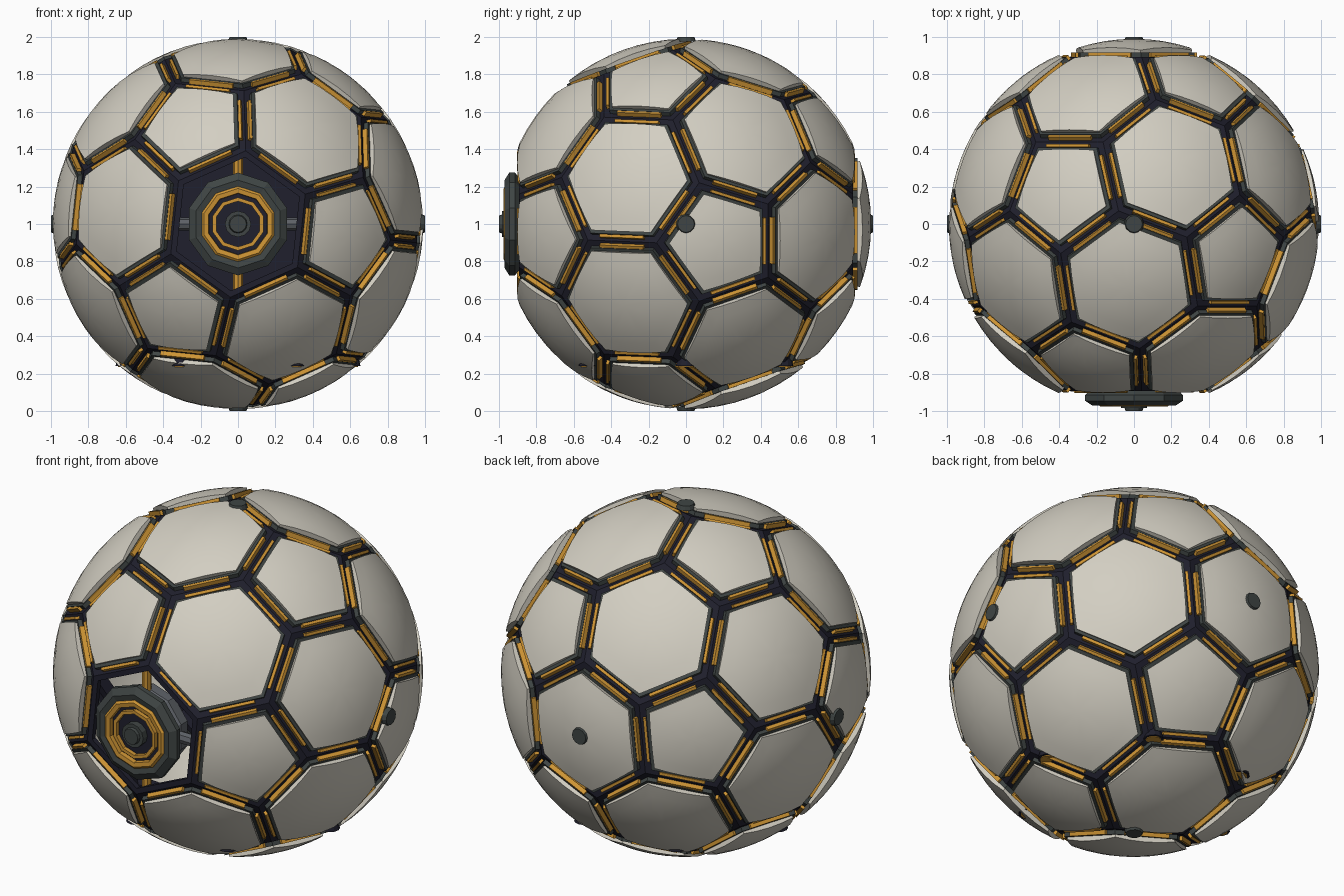
import bpy, bmesh, math
from mathutils import Vector, Matrix

if "Cube" in bpy.data.objects:
    bpy.data.objects.remove(bpy.data.objects["Cube"])

UP = Vector((0, 0, 1))
RC = 0.975          # radius of the frame corners
DOME = 0.99         # radius of the panel surface


def mat(name, rgb):
    m = bpy.data.materials.new(name)
    m.diffuse_color = (*rgb, 1)
    m.use_nodes = True
    m.node_tree.nodes["Principled BSDF"].inputs["Base Color"].default_value = m.diffuse_color
    return m


CREAM = mat("cream", (0.65, 0.62, 0.54))
GREY = mat("dark_grey", (0.05, 0.06, 0.058))
NAVY = mat("navy", (0.014, 0.014, 0.026))
AMBER = mat("amber", (0.62, 0.30, 0.035))
STEEL = mat("steel", (0.11, 0.12, 0.135))


def finish(name, bm, material, smooth=False):
    bmesh.ops.translate(bm, verts=bm.verts, vec=UP)
    me = bpy.data.meshes.new(name)
    bm.to_mesh(me)
    bm.free()
    me.materials.append(material)
    ob = bpy.data.objects.new(name, me)
    bpy.context.collection.objects.link(ob)
    if smooth:
        bpy.context.view_layer.objects.active = ob
        ob.select_set(True)
        bpy.ops.object.shade_smooth_by_angle(angle=math.radians(35))
        ob.select_set(False)
    return ob


def quads(bm, a, b):
    """Join two closed loops of verts."""
    for i in range(len(a)):
        j = (i + 1) % len(a)
        bm.faces.new((a[i], a[j], b[j], b[i]))


def loop(bm, f, inset, height):
    c, n, pts, apo = f
    s = (apo - inset) / apo
    return [bm.verts.new(c + (p - c) * s + n * height) for p in pts]


def ring(bm, f, d0, d1, h0, h1):
    """Flat ring of rectangular section, d = inset from the seam."""
    a, b = loop(bm, f, d0, h0), loop(bm, f, d0, h1)
    c, d = loop(bm, f, d1, h1), loop(bm, f, d1, h0)
    for p, q in ((a, b), (b, c), (c, d), (d, a)):
        quads(bm, p, q)


def dome(bm, f, inset):
    """Curved panel with a short skirt."""
    c, n, pts, apo = f
    s = (apo - inset) / apo
    rim = []
    for i, p in enumerate(pts):
        q = pts[(i + 1) % len(pts)]
        rim += [c + (p.lerp(q, k / 4) - c) * s for k in range(4)]
    prev = [bm.verts.new(p) for p in rim]
    for t in (1, 0.75, 0.5, 0.25):
        cur = [bm.verts.new(c.lerp(p, t).normalized() * DOME) for p in rim]
        quads(bm, prev, cur)
        prev = cur
    tip = bm.verts.new(n * DOME)
    for i in range(len(prev)):
        bm.faces.new((prev[i], prev[(i + 1) % len(prev)], tip))


def box(bm, centre, x, y, z, size):
    m = Matrix((x, y, z)).transposed().to_4x4()
    m.translation = centre
    bmesh.ops.create_cube(bm, size=1, matrix=m @ Matrix.Diagonal((*size, 1)))


def rod(bm, p, q, r0, r1=None, seg=12):
    """Cylinder or cone from p to q."""
    p, q = Vector(p), Vector(q)
    m = Matrix.Translation((p + q) / 2) @ (q - p).to_track_quat('Z', 'Y').to_matrix().to_4x4()
    bmesh.ops.create_cone(bm, cap_ends=True, segments=seg, radius1=r0,
                          radius2=r0 if r1 is None else r1, depth=(q - p).length, matrix=m)


def lathe_y(name, profile, material, seg=10):
    """Closed (radius, y) profile turned about the front axis."""
    bm = bmesh.new()
    cols = []
    for i in range(seg):
        a = 2 * math.pi * (i + 0.5) / seg
        cols.append([bm.verts.new((r * math.cos(a), y, r * math.sin(a))) for r, y in profile])
    for i in range(seg):
        quads(bm, cols[i], cols[(i + 1) % seg])
    bmesh.ops.recalc_face_normals(bm, faces=bm.faces)
    return finish(name, bm, material)


# Truncated icosahedron with one hexagon facing the front
def direction(theta, phi):
    t, p = math.radians(theta), math.radians(phi)
    return Vector((math.sin(t) * math.cos(p), -math.cos(t), math.sin(t) * math.sin(p)))


ico = [direction(37.377, a) for a in (-6, 114, 234)] + [direction(79.188, a) for a in (54, 174, 294)]
ico += [-v for v in ico]
near = [[j for j in range(12) if j != i and ico[i].dot(ico[j]) > 0.4] for i in range(12)]


def corner(a, b):
    return (ico[a] * 2 + ico[b]).normalized() * RC


def make_face(pts):
    c = sum(pts, Vector()) / len(pts)
    n = c.normalized()
    u = (pts[0] - c).normalized()
    v = n.cross(u)
    pts = sorted(pts, key=lambda p: math.atan2((p - c).dot(v), (p - c).dot(u)))
    return c, n, pts, ((pts[0] + pts[1]) / 2 - c).length


faces = [make_face([corner(a, b) for b in near[a]]) for a in range(12)]
for a in range(12):
    for b in near[a]:
        for c in near[a]:
            if a < b < c and c in near[b]:
                faces.append(make_face([corner(p, q) for p in (a, b, c) for q in (a, b, c) if p != q]))

# Shell: seam frame, rims, domed panels and light strips
frame, rims, panels, strips = (bmesh.new() for _ in range(4))
for f in faces:
    c, n, pts, apo = f
    opening = n.y < -0.99
    ring(frame, f, 0.0, 0.03 if opening else 0.07, -0.03, 0.0)
    if opening:
        continue
    ring(rims, f, 0.033, 0.064, -0.01, 0.024)
    dome(panels, f, 0.058)
    for i, p in enumerate(pts):
        q = pts[(i + 1) % len(pts)]
        mid = (p + q) / 2
        inward = (c - mid).normalized()
        along = (q - p).normalized()
        box(strips, mid + inward * 0.022 + n * 0.01, along, n.cross(along), n, (0.25, 0.016, 0.03))
for bm in (frame, rims, panels, strips):
    bmesh.ops.recalc_face_normals(bm, faces=bm.faces)
finish("seam_frame", frame, NAVY)
finish("panel_rims", rims, GREY)
finish("shell_panels", panels, CREAM, True)
finish("light_strips", strips, AMBER)

# Dark wall inside the back
bm = bmesh.new()
rod(bm, (0, 0.84, 0), (0, 0.855, 0), 0.42, seg=6)
finish("inner_back_wall", bm, NAVY)

# Front hub: stepped decagonal rings
lathe_y("hub_outer_ring", [(0.275, -0.945), (0.275, -0.915), (0.24, -0.885), (0.2, -0.885),
                           (0.19, -0.96), (0.235, -0.97)], GREY)
lathe_y("hub_amber_ring", [(0.202, -0.90), (0.202, -0.965), (0.19, -0.975),
                           (0.165, -0.972), (0.16, -0.90)], AMBER)
lathe_y("hub_inner_ring", [(0.142, -0.92), (0.142, -0.97), (0.122, -0.97), (0.122, -0.92)], AMBER)
lathe_y("hub_housing", [(0.2, -0.89), (0.235, -0.85), (0.235, -0.79), (0.19, -0.76), (0.16, -0.89)], STEEL)
bm = bmesh.new()
rod(bm, (0, -0.80, 0), (0, -0.945, 0), 0.17, seg=10)
finish("hub_core", bm, NAVY)
bm = bmesh.new()
rod(bm, (0, -0.94, 0), (0, -0.985, 0), 0.07, seg=12)
finish("hub_cap", bm, GREY)

# Hub struts
bm_a, bm_s = bmesh.new(), bmesh.new()
for s in (-1, 1):
    rod(bm_a, (0, -0.85, s * 0.2), (0, -0.85, s * 0.37), 0.026, seg=8)
    rod(bm_s, (s * 0.2, -0.85, 0), (s * 0.34, -0.85, 0), 0.034, seg=8)
finish("hub_vertical_struts", bm_a, AMBER)
finish("hub_side_struts", bm_s, STEEL)

# Sensor discs on the six axes
bm = bmesh.new()
for axis in range(3):
    for s in (-1, 1):
        d = Vector((0, 0, 0))
        d[axis] = s
        rod(bm, d * 0.975, d, 0.053, 0.045)
finish("sensor_discs", bm, GREY)

# Six nozzles around the underside
noz, glow = bmesh.new(), bmesh.new()
for k in range(6):
    a = k * math.pi / 3
    x, y = 0.6 * math.cos(a), 0.6 * math.sin(a)
    rod(noz, (x, y, -0.67), (x, y, -0.76), 0.032, 0.055)
    rod(glow, (x, y, -0.758), (x, y, -0.764), 0.042)
finish("nozzles", noz, NAVY)
finish("nozzle_glow", glow, AMBER)
